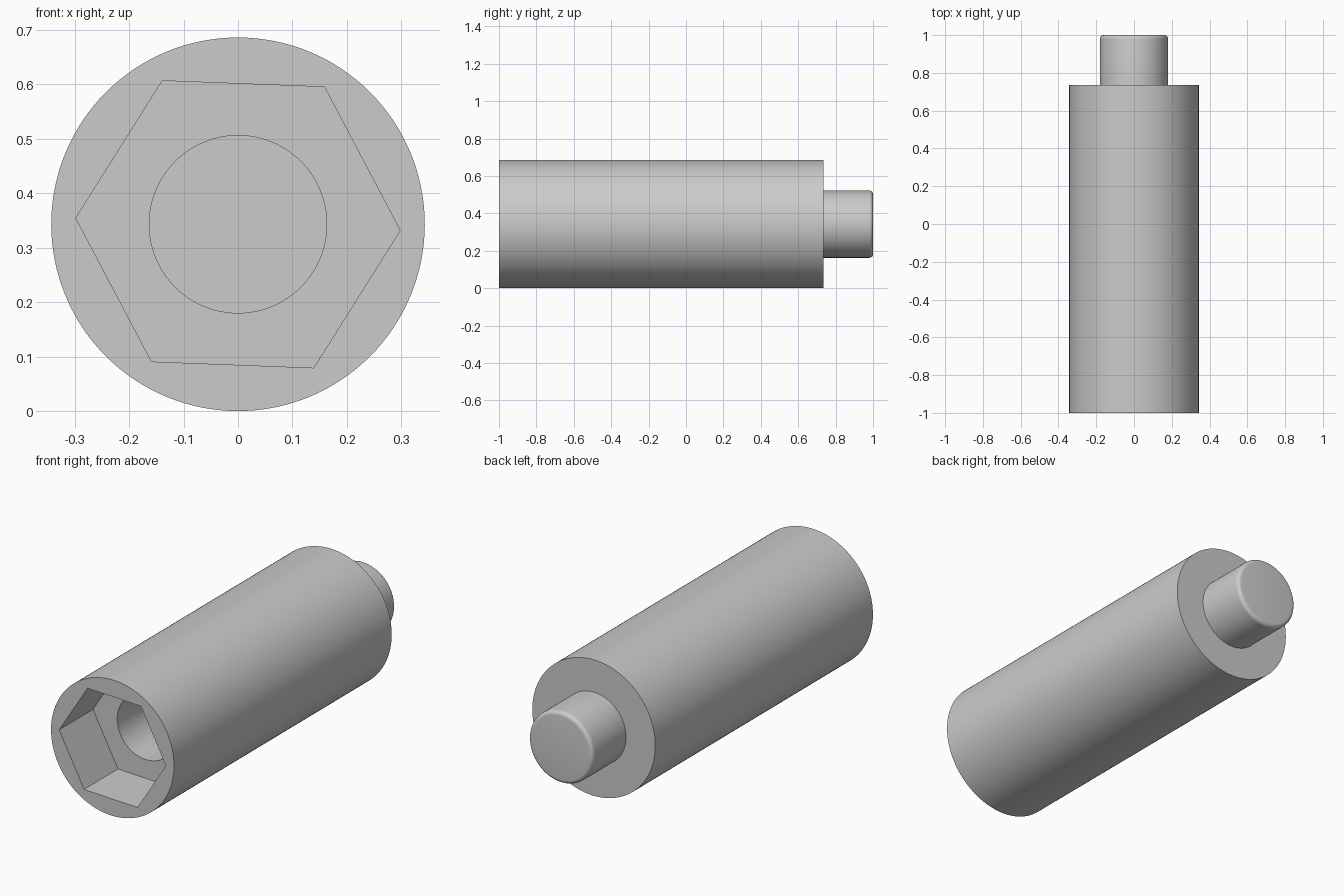
import bpy, bmesh, math
from mathutils import Matrix

default = bpy.data.objects.get("Cube")
if default:
    bpy.data.objects.remove(default, do_unlink=True)

R = 0.343           # body radius, also the height of the axis
SHOULDER = 0.735    # where the body steps down to the pin
PIN_R, FILLET = 0.18, 0.02
HEX_R, HEX_DEPTH = 0.298, 0.27
BORE_R, BORE_END = 0.163, 0.5

steel = bpy.data.materials.new("grey steel")
steel.use_nodes = True
colour = (0.6, 0.6, 0.6, 1)
steel.diffuse_color = colour
steel.node_tree.nodes["Principled BSDF"].inputs["Base Color"].default_value = colour


def add_object(name, bm):
    bmesh.ops.recalc_face_normals(bm, faces=bm.faces)
    mesh = bpy.data.meshes.new(name)
    bm.to_mesh(mesh)
    bm.free()
    mesh.materials.append(steel)
    obj = bpy.data.objects.new(name, mesh)
    bpy.context.collection.objects.link(obj)
    return obj


def lathe(name, profile, sides, turn=0.0):
    """Revolve (radius, y) points round the axis, with flat end caps."""
    bm = bmesh.new()
    rings = []
    for r, y in profile:
        angles = [turn + math.tau * i / sides for i in range(sides)]
        rings.append([bm.verts.new((r * math.cos(a), y, R + r * math.sin(a))) for a in angles])
    for a, b in zip(rings, rings[1:]):
        for i in range(sides):
            j = (i + 1) % sides
            bm.faces.new((a[i], a[j], b[j], b[i]))
    bm.faces.new(rings[0])
    bm.faces.new(rings[-1])
    return add_object(name, bm)


# Body with stepped pin and rounded pin end
profile = [(R, -1), (R, SHOULDER), (PIN_R, SHOULDER)]
for i in range(7):
    a = math.pi / 2 * i / 6
    profile.append((PIN_R - FILLET + FILLET * math.cos(a), 1 - FILLET + FILLET * math.sin(a)))
body = lathe("socket_body", profile, 128)

# Hexagonal socket and the round bore behind it
cutters = [
    lathe("hex_cutter", [(HEX_R, -1.1), (HEX_R, HEX_DEPTH - 1)], 6, math.radians(-2.2)),
    lathe("bore_cutter", [(BORE_R, -1.05), (BORE_R, BORE_END)], 96),
]
bpy.ops.object.select_all(action="DESELECT")
bpy.context.view_layer.objects.active = body
body.select_set(True)
for cutter in cutters:
    cutter.hide_render = True
    cut = body.modifiers.new(cutter.name, "BOOLEAN")
    cut.operation = "DIFFERENCE"
    cut.solver = "EXACT"
    cut.object = cutter
    bpy.ops.object.modifier_apply(modifier=cut.name)
for cutter in cutters:
    bpy.data.objects.remove(cutter, do_unlink=True)

bpy.ops.object.shade_smooth_by_angle(angle=math.radians(30))
